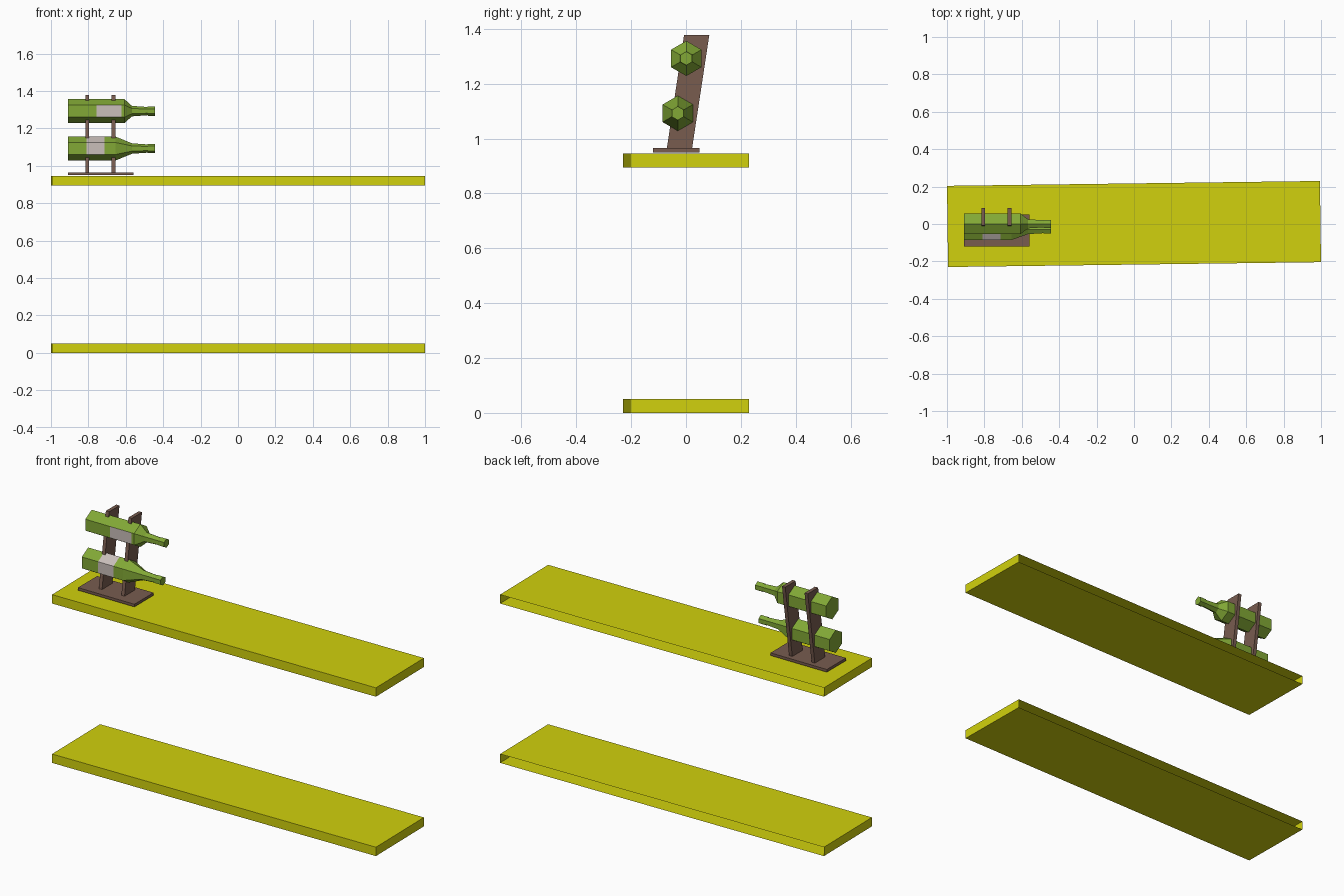
import bpy, bmesh, math

if "Cube" in bpy.data.objects:
    bpy.data.objects.remove(bpy.data.objects["Cube"])


def mat(name, srgb):
    m = bpy.data.materials.new(name)
    lin = [c / 12.92 if c <= 0.04045 else ((c + 0.055) / 1.055) ** 2.4 for c in srgb]
    m.diffuse_color = (*lin, 1)
    m.use_nodes = True
    m.node_tree.nodes["Principled BSDF"].inputs["Base Color"].default_value = m.diffuse_color
    return m


YELLOW = mat("yellow_paint", (0.82, 0.82, 0.05))
BROWN = mat("brown_wood", (0.47, 0.36, 0.31))
GREEN = mat("green_glass", (0.51, 0.66, 0.21))
LABEL = mat("grey_label", (0.79, 0.75, 0.73))


def finish(bm, name, mats):
    me = bpy.data.meshes.new(name)
    bm.to_mesh(me)
    bm.free()
    for m in mats:
        me.materials.append(m)
    ob = bpy.data.objects.new(name, me)
    bpy.context.collection.objects.link(ob)
    return ob


def box(name, lo, hi, m, lean=0.0, open_back=False):
    """Box from corner to corner; lean shifts the top along y."""
    bm = bmesh.new()
    bmesh.ops.create_cube(bm, size=1)
    for v in bm.verts:
        top = v.co.z > 0
        v.co = [lo[i] + (v.co[i] + 0.5) * (hi[i] - lo[i]) for i in range(3)]
        if top:
            v.co.y += lean
    if open_back:
        bm.normal_update()
        back = [f for f in bm.faces if f.normal.y > 0.9]
        bmesh.ops.delete(bm, geom=back, context='FACES_ONLY')
    return finish(bm, name, [m])


def bottle(name, y, z, rings, label):
    """Six-sided bottle along x; label covers the front and upper front facets."""
    bm = bmesh.new()
    loops = []
    for x, r in rings:
        loops.append([bm.verts.new((x, y + r * math.sin(k * math.pi / 3),
                                    z + r * math.cos(k * math.pi / 3))) for k in range(6)])
    for a, b in zip(loops, loops[1:]):
        for k in range(6):
            n = (k + 1) % 6
            bm.faces.new((a[k], a[n], b[n], b[k]))
    bm.faces.new(loops[0])
    bm.faces.new(loops[-1])
    bmesh.ops.recalc_face_normals(bm, faces=bm.faces)
    bm.normal_update()
    for f in bm.faces:
        c = f.calc_center_median()
        if label[0] < c.x < label[1] and f.normal.y < -0.5 and f.normal.z > -0.1:
            f.material_index = 1
    return finish(bm, name, [GREEN, LABEL])


# Two shelves, open at the back and turned very slightly
for name, z in (("lower_shelf", 0.0), ("upper_shelf", 0.895)):
    shelf = box(name, (-0.997, -0.217, z), (0.997, 0.217, z + 0.05), YELLOW, open_back=True)
    shelf.rotation_euler.z = 0.013

# Bottle rack: base plate and two leaning posts
box("rack_base", (-0.91, -0.12, 0.95), (-0.56, 0.05, 0.965), BROWN)
for name, x in (("left_post", -0.806), ("right_post", -0.666)):
    box(name, (x - 0.01, -0.07, 0.963), (x + 0.01, 0.022, 1.378), BROWN, lean=0.063)

# Bottles lying in the rack
R = 0.064
neck = [(-0.567, 0.028), (-0.485, 0.022), (-0.48, 0.025), (-0.445, 0.025)]
bottle("upper_bottle", 0.001, 1.292,
       [(-0.91, R), (-0.757, R), (-0.623, R), (-0.607, R)] + neck, (-0.757, -0.623))
bottle("lower_bottle", -0.03, 1.092,
       [(-0.91, R), (-0.81, R), (-0.714, R), (-0.655, R)] + neck, (-0.81, -0.714))
